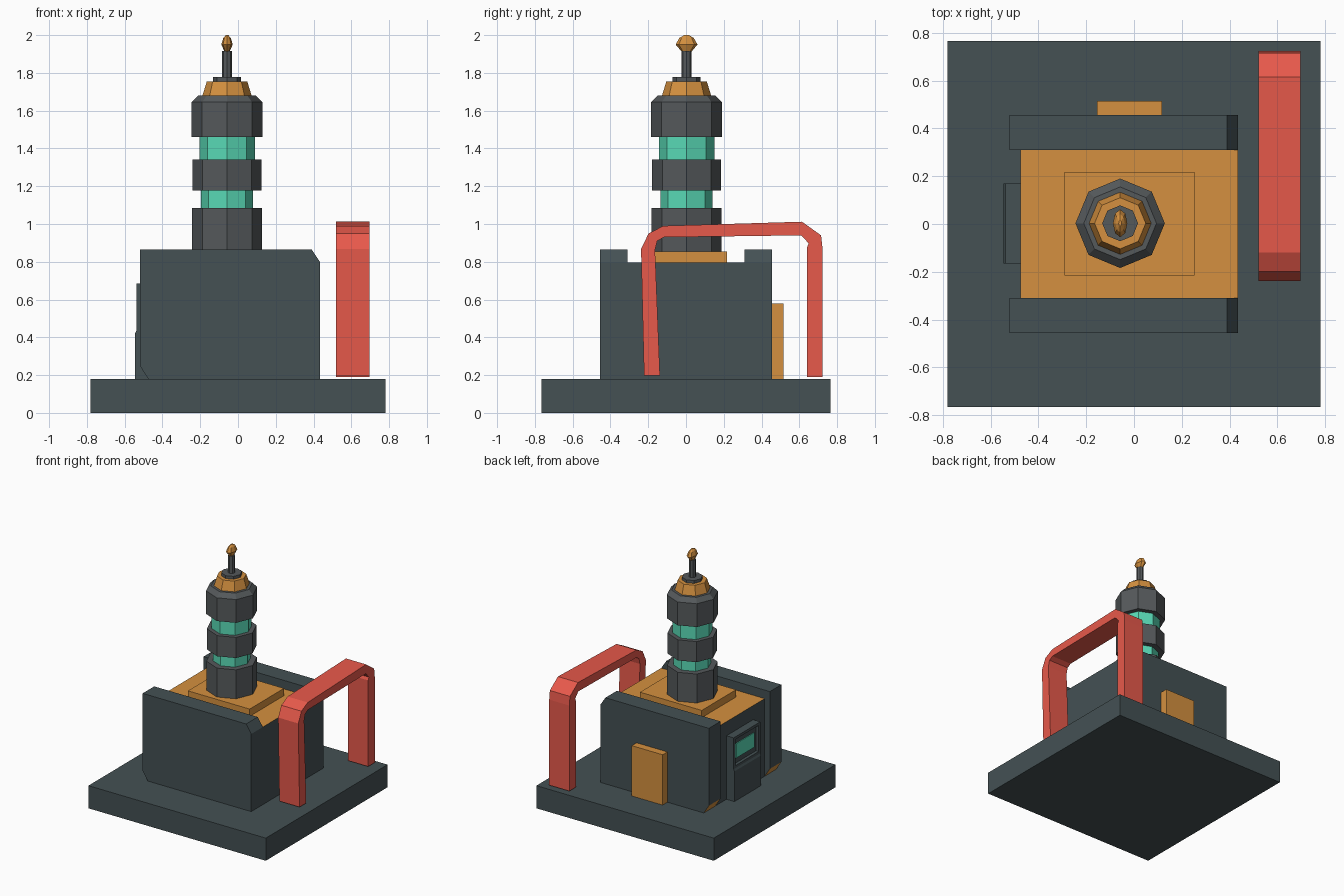
import bpy, bmesh, math
from mathutils import Vector

if "Cube" in bpy.data.objects:
    bpy.data.objects.remove(bpy.data.objects["Cube"])


def material(name, rgb):
    m = bpy.data.materials.new(name)
    m.diffuse_color = (*rgb, 1)
    m.use_nodes = True
    m.node_tree.nodes["Principled BSDF"].inputs["Base Color"].default_value = m.diffuse_color
    return m


SLATE = material("slate", (0.058, 0.082, 0.088))
GREY = material("grey", (0.09, 0.10, 0.105))
ORANGE = material("orange", (0.66, 0.28, 0.05))
TEAL = material("teal", (0.10, 0.70, 0.47))
RED = material("red", (0.80, 0.10, 0.07))


def finish(name, bm, *mats):
    bmesh.ops.recalc_face_normals(bm, faces=bm.faces)
    me = bpy.data.meshes.new(name)
    bm.to_mesh(me)
    bm.free()
    for m in mats:
        me.materials.append(m)
    ob = bpy.data.objects.new(name, me)
    bpy.context.collection.objects.link(ob)
    return ob


def prism(points, axis, lo, hi):
    """Extrude a 2D profile along x (points are y,z) or y (points are x,z)."""
    bm = bmesh.new()
    place = (lambda a, b: (lo, a, b)) if axis == "x" else (lambda a, b: (a, lo, b))
    face = bm.faces.new([bm.verts.new(place(*p)) for p in points])
    ext = bmesh.ops.extrude_face_region(bm, geom=[face])
    move = Vector((hi - lo, 0, 0)) if axis == "x" else Vector((0, hi - lo, 0))
    bmesh.ops.translate(bm, vec=move,
                        verts=[v for v in ext["geom"] if isinstance(v, bmesh.types.BMVert)])
    bmesh.ops.recalc_face_normals(bm, faces=bm.faces)
    return bm


def box(x0, x1, y0, y1, z0, z1):
    return prism([(x0, z0), (x1, z0), (x1, z1), (x0, z1)], "y", y0, y1)


def lathe(name, profile, mat, sides=8, stretch=(1, 1)):
    """Closed faceted solid around the tower axis; profile is (radius, z)."""
    bm = bmesh.new()
    rings = []
    for r, z in profile:
        rings.append([bm.verts.new((-0.058 + stretch[0] * r * math.cos(2 * math.pi * i / sides),
                                    0.003 + stretch[1] * r * math.sin(2 * math.pi * i / sides), z))
                      for i in range(sides)])
    for a, b in zip(rings, rings[1:]):
        for i in range(sides):
            j = (i + 1) % sides
            bm.faces.new((a[i], a[j], b[j], b[i]))
    bm.faces.new(rings[0])
    bm.faces.new(rings[-1])
    return finish(name, bm, mat)


# Base plinth
finish("base", box(-0.78, 0.78, -0.765, 0.765, 0, 0.18), SLATE)

# Housing core with orange deck
core = box(-0.475, 0.435, -0.31, 0.31, 0.18, 0.797)
for f in core.faces:
    f.material_index = int(f.normal.z > 0.9)
finish("housing_core", core, SLATE, ORANGE)

# Side walls with clipped corners, lower clip is orange
wall = [(-0.475, 0.18), (0.435, 0.18), (0.435, 0.797), (0.39, 0.865),
        (-0.52, 0.865), (-0.52, 0.25)]
for name, y0, y1 in (("front_wall", -0.455, -0.31), ("back_wall", 0.31, 0.455)):
    bm = prism(wall, "y", y0, y1)
    for f in bm.faces:
        f.material_index = int(f.normal.x < -0.2 and f.normal.z < -0.2)
    finish(name, bm, SLATE, ORANGE)

# Mounting plate and rear hatch
finish("mounting_plate", box(-0.29, 0.253, -0.215, 0.217, 0.79, 0.855), ORANGE)
finish("rear_hatch", box(-0.155, 0.117, 0.45, 0.515, 0.18, 0.58), ORANGE)

# Control panel with recessed display
panel = prism([(-0.47, 0.18), (-0.545, 0.18), (-0.545, 0.42), (-0.538, 0.435),
               (-0.538, 0.685), (-0.47, 0.685)], "y", -0.165, 0.17)
upper = [f for f in panel.faces if f.normal.x < -0.95 and f.calc_center_median().z > 0.5]
bmesh.ops.inset_region(panel, faces=upper, thickness=0.03, depth=0)
bmesh.ops.inset_region(panel, faces=upper, thickness=0.004, depth=-0.02)
finish("control_panel", panel, SLATE)
finish("display", box(-0.524, -0.51, -0.11, 0.115, 0.50, 0.615), TEAL)

# Tower segments
lathe("tower_foot", [(0.185, 0.85), (0.185, 1.085)], GREY)
lathe("lower_glow", [(0.138, 1.08), (0.138, 1.185)], TEAL)
lathe("tower_middle", [(0.182, 1.178), (0.182, 1.342)], GREY)
lathe("upper_glow", [(0.147, 1.335), (0.147, 1.465)], TEAL)
lathe("tower_head", [(0.187, 1.46), (0.187, 1.645), (0.152, 1.68)], GREY)
lathe("tower_cap", [(0.13, 1.68), (0.107, 1.755)], ORANGE)
lathe("antenna_collar", [(0.075, 1.75), (0.075, 1.778)], GREY)
lathe("antenna_rod", [(0.026, 1.77), (0.026, 1.915)], GREY)
lathe("antenna_tip", [(0.018, 1.903), (0.058, 1.95), (0.038, 1.985), (0.012, 2.0)],
      ORANGE, stretch=(0.52, 1))

# Bent guard rail
rail = [(-0.222, 0.197), (-0.238, 0.868), (-0.198, 0.95), (-0.12, 0.99), (0.614, 1.012),
        (0.715, 0.94), (0.723, 0.87), (0.723, 0.19),
        (0.64, 0.19), (0.64, 0.875), (0.65, 0.897), (0.61, 0.94), (-0.117, 0.93),
        (-0.152, 0.91), (-0.164, 0.862), (-0.138, 0.197)]
finish("guard_rail", prism(rail, "x", 0.52, 0.697), RED)
